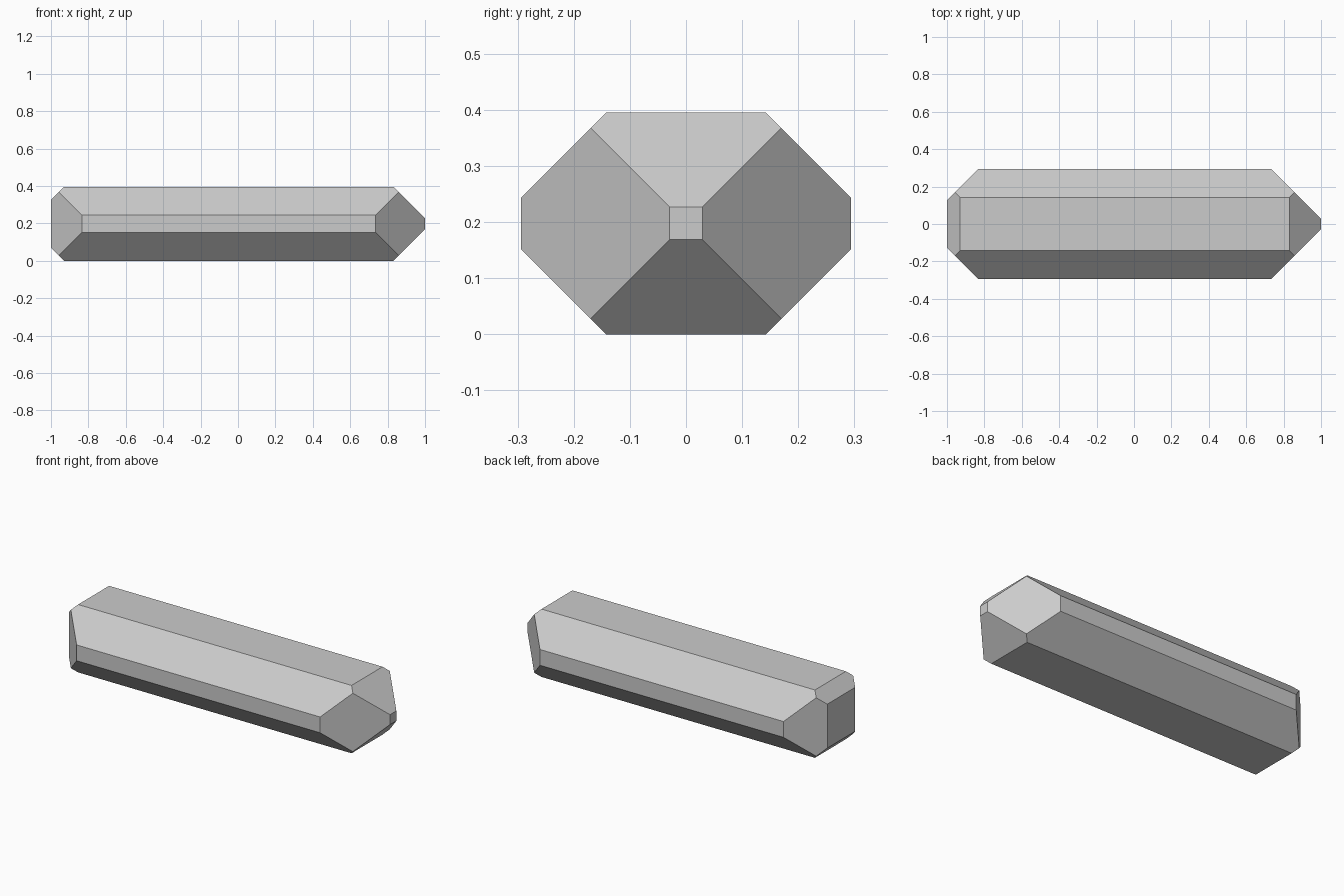
import bpy, bmesh
from mathutils import Vector

if "Cube" in bpy.data.objects:
    bpy.data.objects.remove(bpy.data.objects["Cube"])

HX, HY, HZ = 1.0, 0.294, 0.1975   # half sizes of the bar
SIDE = 0.34                       # |y| + |z| limit of the long bevels
RIGHT, LEFT = 1.029, 1.128        # limits of the end bevels

# bounding block
bm = bmesh.new()
bmesh.ops.create_cube(bm, size=2)
bmesh.ops.scale(bm, vec=(HX, HY, HZ), verts=bm.verts)


def cut(normal, limit):
    """Slice off everything beyond normal . p = limit and cap the hole."""
    n = Vector(normal)
    res = bmesh.ops.bisect_plane(
        bm, geom=bm.verts[:] + bm.edges[:] + bm.faces[:], dist=1e-6,
        plane_co=n * limit / n.length_squared, plane_no=n, clear_outer=True)
    edges = [e for e in res["geom_cut"] if isinstance(e, bmesh.types.BMEdge)]
    bmesh.ops.contextual_create(bm, geom=edges)


for s in (-1, 1):
    # long 45 degree bevels
    for t in (-1, 1):
        cut((0, s, t), SIDE)
    # pointed right end and blunter left end
    for end, limit in ((1, RIGHT), (-1, LEFT)):
        cut((end, s, 0), limit)
        cut((end, 0, s), limit)

bmesh.ops.translate(bm, vec=(0, 0, HZ), verts=bm.verts)
bmesh.ops.recalc_face_normals(bm, faces=bm.faces)

mesh = bpy.data.meshes.new("faceted_bar")
bm.to_mesh(mesh)
bm.free()
bpy.context.collection.objects.link(bpy.data.objects.new("faceted_bar", mesh))
